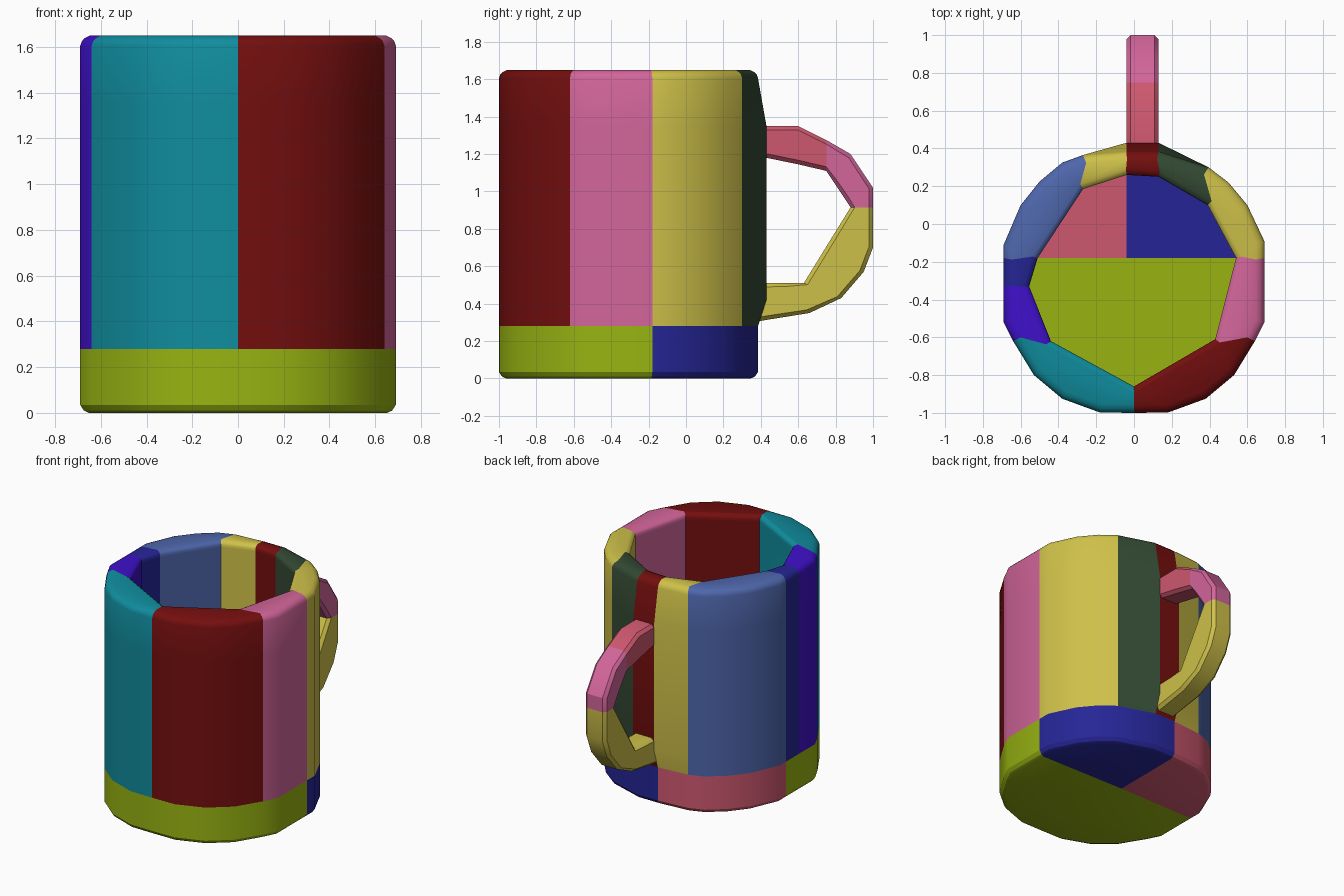
import bpy, bmesh
from mathutils import Vector

cube = bpy.data.objects.get("Cube")
if cube:
    bpy.data.objects.remove(cube, do_unlink=True)

CENTRE = Vector((0, -0.31))


def material(name, rgb):
    lin = [((c / 255 + 0.055) / 1.055) ** 2.4 if c > 10 else c / 255 / 12.92 for c in rgb]
    m = bpy.data.materials.new(name)
    m.use_nodes = True
    m.diffuse_color = (*lin, 1)
    bsdf = next(n for n in m.node_tree.nodes if n.type == 'BSDF_PRINCIPLED')
    bsdf.inputs["Base Color"].default_value = (*lin, 1)
    bsdf.inputs["Roughness"].default_value = 0.6
    return m


MATS = {n: material(n, c) for n, c in {
    "lime": (152, 180, 18), "teal": (16, 141, 158), "maroon": (116, 14, 14),
    "pink": (210, 101, 154), "yellow": (206, 192, 73), "dark_green": (51, 73, 51),
    "rose": (206, 88, 111), "slate_blue": (78, 102, 171), "violet": (64, 16, 204),
    "navy": (37, 37, 150)}.items()}


def loft(name, rings, mat):
    """Join equal-length rings of 3D points into a closed solid."""
    bm = bmesh.new()
    vs = [[bm.verts.new(p) for p in r] for r in rings]
    n = len(vs[0])
    for a, b in zip(vs, vs[1:]):
        for i in range(n):
            j = (i + 1) % n
            bm.faces.new((a[i], a[j], b[j], b[i]))
    bm.faces.new(vs[0])
    bm.faces.new(vs[-1])
    bmesh.ops.recalc_face_normals(bm, faces=bm.faces)
    me = bpy.data.meshes.new(name)
    bm.to_mesh(me)
    bm.free()
    me.materials.append(MATS[mat])
    ob = bpy.data.objects.new(name, me)
    bpy.context.collection.objects.link(ob)
    bpy.ops.object.select_all(action='DESELECT')
    ob.select_set(True)
    bpy.context.view_layer.objects.active = ob
    bpy.ops.object.shade_smooth_by_angle(angle=0.55)


def slab(name, outer, inner, levels, mat):
    """Stack one outline; a level is (z, outer inset, inner bevel, bulge at the handle)."""
    rings = []
    for z, d_out, d_in, bulge in levels:
        ring = []
        for p in outer:
            p = Vector(p)
            b = bulge if p.y > 0.3 and -0.1 < p.x < 0.2 else 0
            p = p - (p - CENTRE).normalized() * d_out + Vector((0, b))
            ring.append((p.x, p.y, z))
        for p in inner:
            p = Vector(p)
            p = p + (p - CENTRE).normalized() * d_in
            ring.append((p.x, p.y, z))
        rings.append(ring)
    loft(name, rings, mat)


# Outer outline, anticlockwise, split where the wall panels meet
RIGHT, LEFT = (0.69, -0.18), (-0.69, -0.18)
FR, FRONT, FL = (0.64, -0.62), (0, -1), (-0.64, -0.62)
BL, B1, B2, BR = (-0.27, 0.365), (-0.04, 0.385), (0.13, 0.385), (0.395, 0.3)
arc_front_right = [FRONT, (0.18, -0.998), (0.38, -0.925), (0.53, -0.8), FR]
arc_front_left = [(-x, y) for x, y in reversed(arc_front_right)]
arc_right = [FR, (0.69, -0.52), RIGHT]
arc_violet = [(-0.69, -0.33), (-0.69, -0.52), FL]
arc_navy = [LEFT, (-0.69, -0.33)]
arc_back_right = [RIGHT, (0.69, -0.09), (0.6, 0.1), (0.5, 0.22), BR]
arc_back_left = [BL, (-0.38, 0.325), (-0.5, 0.225), (-0.6, 0.1), (-0.69, -0.11), LEFT]

# Wall panels: outer arc, then the two inner corners
wall_levels = [(0.28, 0, 0, 0), (0.42, 0, 0, 0.045), (1.35, 0, 0, 0.045),
               (1.605, 0, 0, 0), (1.625, 0.007, 0, 0), (1.638, 0.02, 0.008, 0),
               (1.65, 0.045, 0.03, 0)]
panels = [
    ("front_right_panel", arc_front_right, (0, -0.86), (0.43, -0.61), "maroon"),
    ("right_panel", arc_right, (0.43, -0.61), (0.54, -0.18), "pink"),
    ("back_right_panel", arc_back_right, (0.54, -0.18), (0.39, 0.1), "yellow"),
    ("green_back_panel", [BR, B2], (0.39, 0.1), (0.13, 0.25), "dark_green"),
    ("handle_panel", [B2, B1], (0.13, 0.25), (-0.04, 0.26), "maroon"),
    ("yellow_back_panel", [B1, BL], (-0.04, 0.26), (-0.27, 0.185), "yellow"),
    ("back_left_panel", arc_back_left, (-0.27, 0.185), (-0.51, -0.18), "slate_blue"),
    ("navy_side_panel", arc_navy, (-0.51, -0.18), (-0.555, -0.33), "navy"),
    ("violet_side_panel", arc_violet, (-0.555, -0.33), (-0.44, -0.62), "violet"),
    ("front_left_panel", arc_front_left, (-0.44, -0.62), (0, -0.86), "teal"),
]
for name, arc, start, end, mat in panels:
    slab(name, arc, [end, start], wall_levels, mat)

# Base in three blocks
base_levels = [(0, 0.04, 0, 0), (0.01, 0.017, 0, 0), (0.035, 0, 0, 0), (0.28, 0, 0, 0)]
mid = (-0.04, -0.18)
front_outline = arc_violet[:-1] + arc_front_left + arc_front_right[1:] + arc_right[1:]
slab("base_front", [LEFT] + front_outline, [mid], base_levels, "lime")
slab("base_back_right", arc_back_right + [B2, B1], [mid], base_levels, "navy")
slab("base_back_left", [B1] + arc_back_left, [mid], base_levels, "rose")


def handle(name, stations, mat):
    """Chamfered bar through stations (outer y, outer z, inner y, inner z)."""
    x0, x1, c = -0.04, 0.13, 0.022
    rings = []
    for oy, oz, iy, iz in stations:
        o, i = Vector((oy, oz)), Vector((iy, iz))
        d = (i - o).normalized() * c
        section = [(x0 + c, o), (x1 - c, o), (x1, o + d), (x1, i - d),
                   (x1 - c, i), (x0 + c, i), (x0, i - d), (x0, o + d)]
        rings.append([(x, p.x, p.y) for x, p in section])
    loft(name, rings, mat)


# Handle in three coloured lengths
handle("handle_top", [(0.38, 1.35, 0.38, 1.19), (0.60, 1.35, 0.60, 1.145),
                      (0.75, 1.275, 0.75, 1.11)], "rose")
handle("handle_bend", [(0.75, 1.275, 0.75, 1.11), (0.88, 1.2, 0.80, 1.035),
                       (1.0, 1.02, 0.845, 0.967), (1.0, 0.915, 0.88, 0.915)], "pink")
handle("handle_bottom", [(1.0, 0.915, 0.88, 0.915), (1.0, 0.7, 0.78, 0.754),
                         (0.95, 0.57, 0.71, 0.64), (0.83, 0.43, 0.63, 0.51),
                         (0.66, 0.35, 0.53, 0.51), (0.38, 0.305, 0.38, 0.51)], "yellow")
